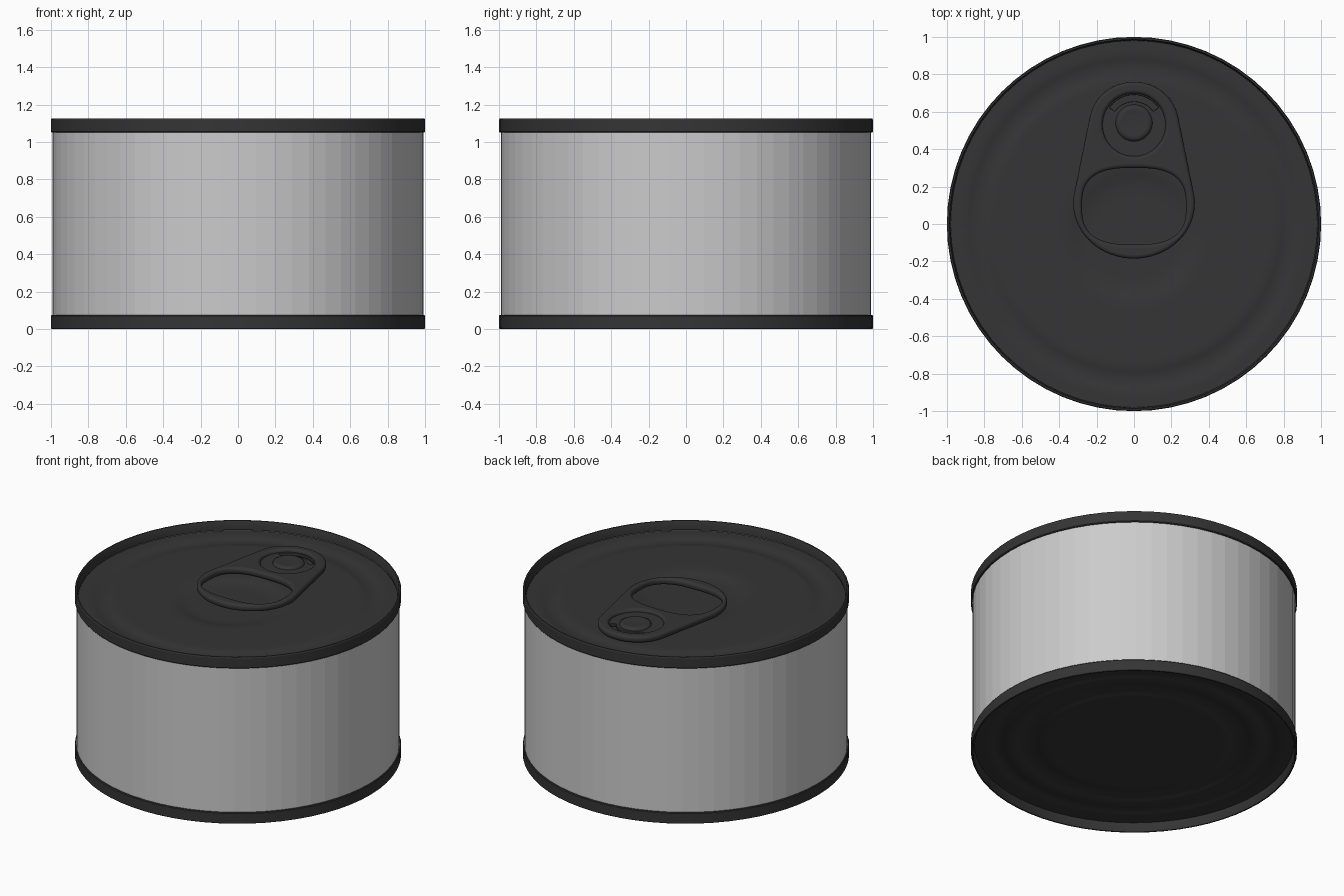
import bpy, bmesh, math
from math import cos, sin, pi, radians, exp

if "Cube" in bpy.data.objects:
    bpy.data.objects.remove(bpy.data.objects["Cube"])

SEG = 64
dark = bpy.data.materials.new("dark_metal")
dark.diffuse_color = (0.035, 0.035, 0.035, 1)
dark.use_nodes = True
dark.node_tree.nodes["Principled BSDF"].inputs["Base Color"].default_value = dark.diffuse_color


def lathe(name, profile, mat=None, smooth=None, height=None):
    """Revolve (r, z) points; a radius of 0 closes the centre; height(x, y) adds local relief."""
    bm = bmesh.new()
    rings = []
    for r, z in profile:
        n = SEG if r > 0 else 1
        ring = []
        for i in range(n):
            x, y = r * cos(2 * pi * i / SEG), r * sin(2 * pi * i / SEG)
            ring.append(bm.verts.new((x, y, z + (height(x, y) if height else 0))))
        rings.append(ring)
    for a, b in zip(rings, rings[1:]):
        for i in range(SEG):
            j = (i + 1) % SEG
            if len(b) == 1:
                bm.faces.new((a[i], a[j], b[0]))
            else:
                bm.faces.new((a[i], a[j], b[j], b[i]))
    bmesh.ops.recalc_face_normals(bm, faces=bm.faces)
    me = bpy.data.meshes.new(name)
    bm.to_mesh(me)
    bm.free()
    ob = bpy.data.objects.new(name, me)
    bpy.context.collection.objects.link(ob)
    return finish(ob, mat, smooth)


def finish(ob, mat, smooth):
    if mat:
        ob.data.materials.append(mat)
    bpy.ops.object.select_all(action='DESELECT')
    bpy.context.view_layer.objects.active = ob
    ob.select_set(True)
    if smooth:
        bpy.ops.object.shade_smooth_by_angle(angle=radians(smooth))
    return ob


def plate(name, loops, z, half, bevel):
    """Flat plate with holes: filled 2D curve with rounded edges, turned into a mesh."""
    cu = bpy.data.curves.new(name, 'CURVE')
    cu.dimensions, cu.fill_mode = '2D', 'BOTH'
    cu.extrude, cu.bevel_depth, cu.bevel_resolution = half - bevel, bevel, 3
    cu.offset = -bevel
    for pts in loops:
        sp = cu.splines.new('POLY')
        sp.points.add(len(pts) - 1)
        for p, (x, y) in zip(sp.points, pts):
            p.co = (x, y, 0, 1)
        sp.use_cyclic_u = True
    ob = bpy.data.objects.new(name, cu)
    bpy.context.collection.objects.link(ob)
    ob.location.z = z
    finish(ob, None, None)
    bpy.ops.object.convert(target='MESH')
    return finish(bpy.context.object, dark, 40)


def arc(cy, rx, ry, a0, a1, n, power=1.0):
    pts = []
    for i in range(n + 1):
        t = radians(a0 + (a1 - a0) * i / n)
        c, s = cos(t), sin(t)
        pts.append((rx * math.copysign(abs(c) ** power, c),
                    cy + ry * math.copysign(abs(s) ** power, s)))
    return pts


# Can wall
lathe("can_wall", [(0.99, 0.06), (0.99, 1.065)])

# Seam rims, top and bottom
rim = [(0.985, 0.075), (0.996, 0.075), (1.0, 0.07), (1.0, 0.006), (0.996, 0.0),
       (0.988, 0.0), (0.984, 0.006), (0.98, 0.06)]
lathe("bottom_rim", rim, dark, 30)
lathe("top_rim", [(r, 1.125 - z) for r, z in rim], dark, 30)


# Lid panel with shallow steps and a finger dimple under the tab
def step(r, at, w=0.012):
    return 1 / (1 + exp(-(r - at) / w))


def lid_z(r):
    return 1.062 + 0.012 * (step(r, 0.88) - step(r, 0.79))


def dimple(x, y):
    d = math.hypot(x, y + 0.06)
    return -0.022 * (1 - step(d, 0.32, 0.025))


radii = [0.98 * (1 - i / 64) for i in range(64)] + [0]
lathe("lid_panel", [(r, lid_z(r)) for r in radii], dark, 40, dimple)

# Base panel with stepped concentric rings
lathe("base_panel", [(r, 0.06 - 0.014 * (step(r, 0.87) - step(r, 0.80)
                                         + step(r, 0.71) - step(r, 0.59)))
                     for r in radii], dark, 40)

# Pull tab: tapered outline with finger hole and rivet opening
outline = arc(0.53, 0.24, 0.23, 10, 170, 24) + arc(0.11, 0.325, 0.295, 172, 368, 36)
finger_hole = arc(0.095, 0.278, 0.205, 0, 355, 71, 0.72)
rivet_hole = arc(0.53, 0.168, 0.168, 0, 352.5, 47)
plate("pull_tab", [outline, finger_hole, rivet_hole], 1.088, 0.022, 0.018)

# Rivet tongue with its curved slot
slot = arc(0.53, 0.16, 0.16, 35, 145, 20) + arc(0.53, 0.125, 0.125, 145, 35, 20)
plate("rivet_tongue", [arc(0.53, 0.178, 0.178, 0, 352.5, 47), slot], 1.081, 0.01, 0.003)

# Rivet head
rivet = lathe("rivet", [(0.1, 1.085), (0.095, 1.1), (0.08, 1.108), (0.065, 1.106), (0, 1.104)],
              dark, 50)
rivet.location.y = 0.54
